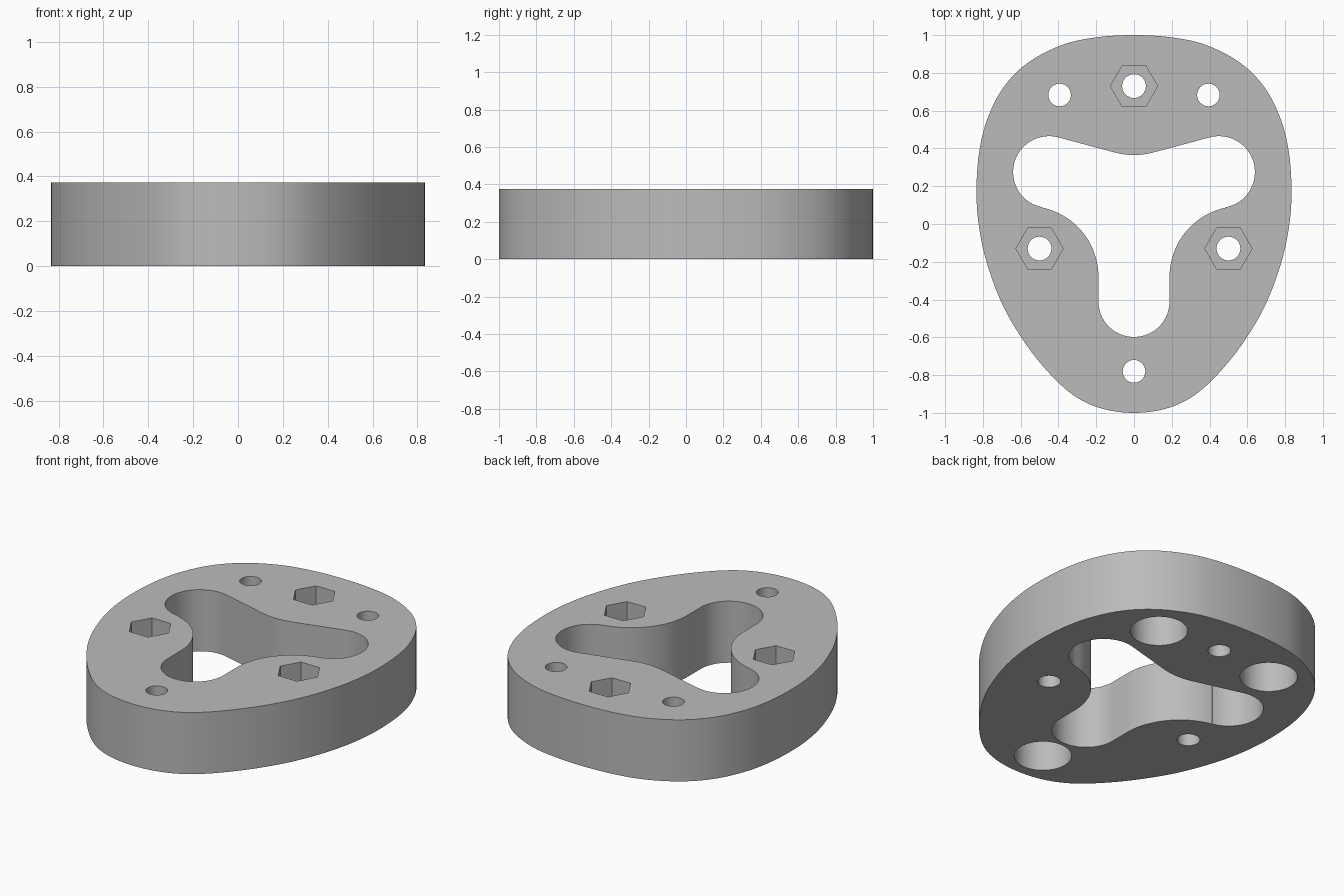
import bpy
import bmesh
from math import sin, cos, radians, tau

if "Cube" in bpy.data.objects:
    bpy.data.objects.remove(bpy.data.objects["Cube"], do_unlink=True)

THICK = 0.374
BORE_DEPTH = 0.25
NUT_DEPTH = 0.18

gray = bpy.data.materials.new("plain gray")
gray.use_nodes = True
colour = (0.5, 0.5, 0.5, 1)
gray.diffuse_color = colour
gray.node_tree.nodes["Principled BSDF"].inputs["Base Color"].default_value = colour


def prism(name, points, z0, z1):
    """Extrude a closed outline between two heights."""
    bm = bmesh.new()
    base = bm.faces.new([bm.verts.new((x, y, z0)) for x, y in points])
    top = bmesh.ops.extrude_face_region(bm, geom=[base])["geom"]
    bmesh.ops.translate(bm, vec=(0, 0, z1 - z0),
                        verts=[v for v in top if isinstance(v, bmesh.types.BMVert)])
    bmesh.ops.recalc_face_normals(bm, faces=bm.faces)
    mesh = bpy.data.meshes.new(name)
    bm.to_mesh(mesh)
    bm.free()
    mesh.materials.append(gray)
    obj = bpy.data.objects.new(name, mesh)
    bpy.context.collection.objects.link(obj)
    return obj


def arc(cx, cy, r, start, end, n=20):
    return [(cx + r * cos(radians(start + (end - start) * i / n)),
             cy + r * sin(radians(start + (end - start) * i / n))) for i in range(n + 1)]


def ring(cx, cy, r, n):
    return [(cx + r * cos(tau * i / n), cy + r * sin(tau * i / n)) for i in range(n)]


def mirrored(half):
    """Close a half outline whose ends lie on the centre line."""
    return half + [(-x, y) for x, y in half[-2:0:-1]]


def smooth_loop(pts, steps=6):
    """Closed Catmull-Rom curve through the points."""
    out, n = [], len(pts)
    for i in range(n):
        a, b, c, d = (pts[(i + k) % n] for k in (-1, 0, 1, 2))
        for s in range(steps):
            t = s / steps
            out.append(tuple(
                0.5 * (2 * q + (r - p) * t + (2 * p - 5 * q + 4 * r - w) * t * t
                       + (3 * q - p - 3 * r + w) * t ** 3)
                for p, q, r, w in zip(a, b, c, d)))
    return out


# Egg-shaped plate
half_egg = [(0, -1), (.16, -.98), (.3, -.92), (.43, -.81), (.57, -.64), (.69, -.44),
            (.775, -.22), (.82, -.02), (.834, .17), (.82, .38), (.775, .56),
            (.69, .725), (.56, .855), (.38, .948), (.2, .988), (0, 1)]
plate = prism("mounting_plate", smooth_loop(mirrored(half_egg)), 0, THICK)

# Three-lobed opening
half_opening = (arc(0, -.41, .188, -90, 0) + arc(.563, -.28, .375, 180, 101.5)
                + arc(.45, .275, .19, -78.5, 105, 32) + arc(0, .751, .386, -75, -90, 8))
cutters = [prism("opening_cutter", mirrored(half_opening), -.1, THICK + .1)]

# Bolt holes with a nut pocket on top
for x, y in ((0, .73), (.5, -.13), (-.5, -.13)):
    cutters.append(prism("nut_hole_cutter", ring(x, y, .063, 32), -.1, THICK + .1))
    cutters.append(prism("nut_pocket_cutter", ring(x, y, .125, 6), THICK - NUT_DEPTH, THICK + .1))

# Screw holes with a round counterbore underneath
for x, y in ((0, -.78), (.394, .683), (-.394, .683)):
    cutters.append(prism("screw_hole_cutter", ring(x, y, .06, 32), -.1, THICK + .1))
    cutters.append(prism("counterbore_cutter", ring(x, y, .158, 48), -.1, BORE_DEPTH))

for cutter in cutters:
    cutter.hide_render = True
    mod = plate.modifiers.new("cut", "BOOLEAN")
    mod.operation = "DIFFERENCE"
    mod.solver = "EXACT"
    mod.object = cutter

# Bake the cuts and drop the cutters
bpy.context.view_layer.update()
evaluated = plate.evaluated_get(bpy.context.evaluated_depsgraph_get())
final = bpy.data.meshes.new_from_object(evaluated)
plate.modifiers.clear()
plate.data = final
for cutter in cutters:
    bpy.data.objects.remove(cutter, do_unlink=True)

bpy.ops.object.select_all(action="DESELECT")
plate.select_set(True)
bpy.context.view_layer.objects.active = plate
bpy.ops.object.shade_smooth_by_angle(angle=radians(30))
